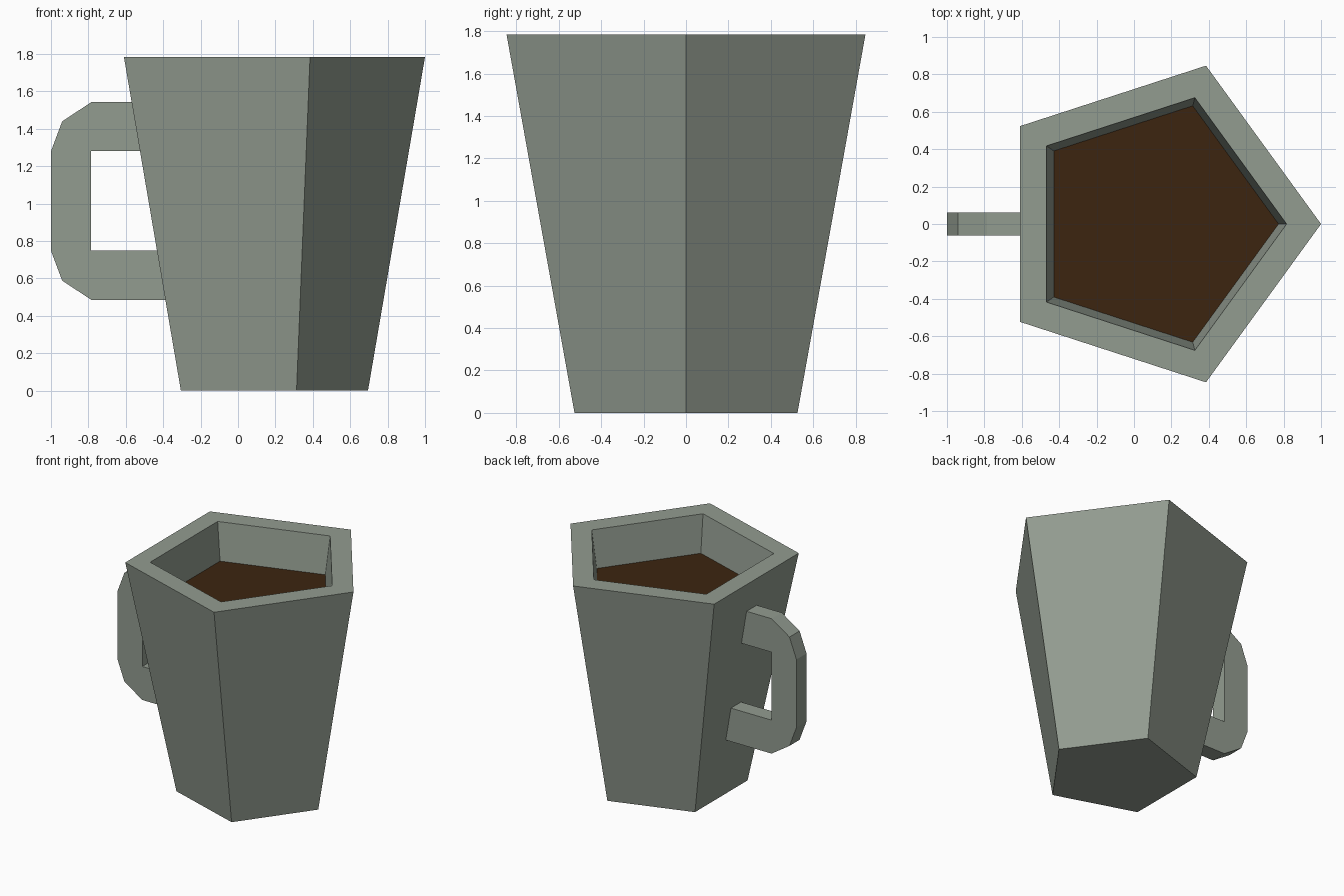
import bpy, bmesh, math

if "Cube" in bpy.data.objects:
    bpy.data.objects.remove(bpy.data.objects["Cube"])


def material(name, rgb):
    m = bpy.data.materials.new(name)
    m.diffuse_color = (*rgb, 1.0)
    m.use_nodes = True
    m.node_tree.nodes["Principled BSDF"].inputs["Base Color"].default_value = m.diffuse_color
    return m


def add_object(name, bm, mat):
    bmesh.ops.recalc_face_normals(bm, faces=bm.faces[:])
    mesh = bpy.data.meshes.new(name)
    bm.to_mesh(mesh)
    bm.free()
    mesh.materials.append(mat)
    obj = bpy.data.objects.new(name, mesh)
    bpy.context.collection.objects.link(obj)
    return obj


def pentagon(bm, radius, cx, z):
    return [bm.verts.new((cx + radius * math.cos(math.tau * i / 5),
                          radius * math.sin(math.tau * i / 5), z))
            for i in range(5)]


glaze = material("grey_green_glaze", (0.29, 0.332, 0.28))
coffee = material("dark_coffee", (0.045, 0.018, 0.005))

# Cup: tapered five-sided shell, from the base up, over the rim and down inside
bm = bmesh.new()
levels = [(0.553, 0.142, 0.0), (0.89, 0.11, 1.785),
          (0.71, 0.106, 1.785), (0.46, 0.12, 0.2)]
rings = [pentagon(bm, *level) for level in levels]
for a, b in zip(rings, rings[1:]):
    for i in range(5):
        j = (i + 1) % 5
        bm.faces.new((a[i], a[j], b[j], b[i]))
bm.faces.new(rings[0][::-1])
bm.faces.new(rings[-1])
add_object("cup", bm, glaze)

# Coffee surface, meeting the inner walls
bm = bmesh.new()
face = bm.faces.new(pentagon(bm, 0.666, 0.109, 1.495))
liquid = add_object("coffee_surface", bm, coffee)

# Handle: C-shaped profile mirrored about its middle height, ends sunk in the wall
mid = 1.014
upper = [(-0.785, 1.542), (-0.94, 1.44), (-1.0, 1.28)]
outer = [(-0.52, 1.542)] + upper + [(x, 2 * mid - z) for x, z in upper[::-1]] + [(-0.35, 0.486)]
inner = [(-0.39, 0.748), (-0.785, 0.748), (-0.785, 1.28), (-0.48, 1.28)]
bm = bmesh.new()
profile = bm.faces.new([bm.verts.new((x, -0.0625, z)) for x, z in outer + inner])
new = bmesh.ops.extrude_face_region(bm, geom=[profile], use_keep_orig=True)["geom"]
bmesh.ops.translate(bm, vec=(0, 0.125, 0),
                    verts=[g for g in new if isinstance(g, bmesh.types.BMVert)])
add_object("handle", bm, glaze)
